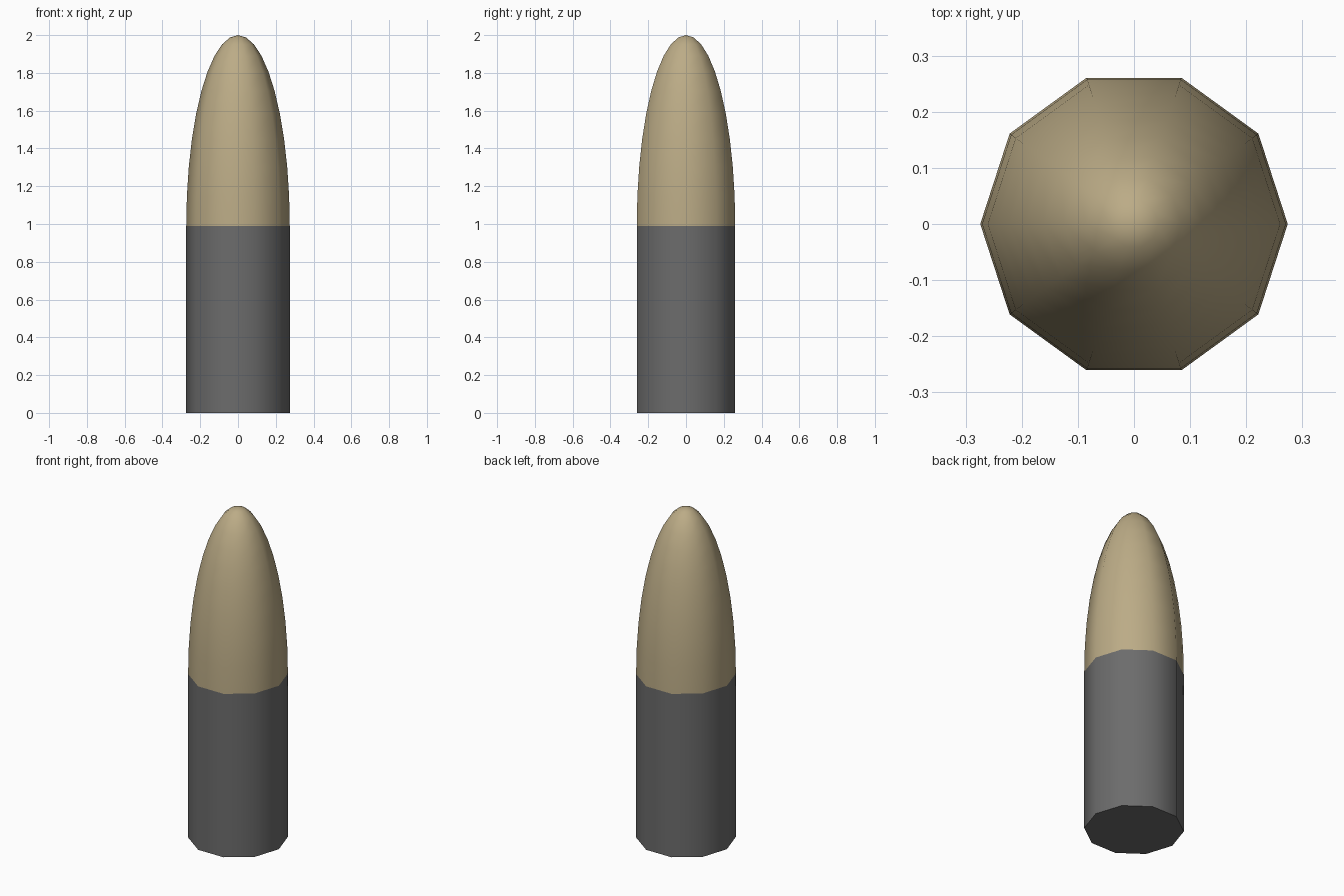
import bpy, bmesh
from math import sin, cos, pi, radians

if "Cube" in bpy.data.objects:
    bpy.data.objects.remove(bpy.data.objects["Cube"])

SIDES, RADIUS, SEAM, HEIGHT = 10, 0.274, 0.99, 2.0


def material(name, rgb):
    mat = bpy.data.materials.new(name)
    mat.diffuse_color = (*rgb, 1)
    mat.use_nodes = True
    mat.node_tree.nodes["Principled BSDF"].inputs["Base Color"].default_value = mat.diffuse_color
    return mat


def lathe(name, profile, mat, cap=False, tip=None):
    """Ten-sided turned part from (radius, z) points."""
    bm = bmesh.new()
    rings = [[bm.verts.new((r * cos(2 * pi * i / SIDES), r * sin(2 * pi * i / SIDES), z))
              for i in range(SIDES)] for r, z in profile]
    for low, high in zip(rings, rings[1:]):
        for i in range(SIDES):
            j = (i + 1) % SIDES
            bm.faces.new((low[i], low[j], high[j], high[i]))
    if cap:
        bm.faces.new(rings[0][::-1])
    if tip is not None:
        top = bm.verts.new((0, 0, tip))
        for i in range(SIDES):
            bm.faces.new((rings[-1][i], rings[-1][(i + 1) % SIDES], top))
    mesh = bpy.data.meshes.new(name)
    bm.to_mesh(mesh)
    bm.free()
    mesh.materials.append(mat)
    obj = bpy.data.objects.new(name, mesh)
    bpy.context.collection.objects.link(obj)
    bpy.ops.object.select_all(action='DESELECT')
    obj.select_set(True)
    bpy.context.view_layer.objects.active = obj
    bpy.ops.object.shade_smooth_by_angle(angle=radians(50))
    return obj


# Straight grey body with a flat base
lathe("body", [(RADIUS, 0), (RADIUS, SEAM)], material("dark_grey", (0.15, 0.15, 0.15)), cap=True)

# Half-ellipsoid tan nose, in even angular steps up to the tip
steps = 10
nose = [(RADIUS * cos(k * pi / 2 / steps), SEAM + (HEIGHT - SEAM) * sin(k * pi / 2 / steps))
        for k in range(steps)]
lathe("nose", nose, material("tan", (0.5, 0.41, 0.24)), tip=HEIGHT)
